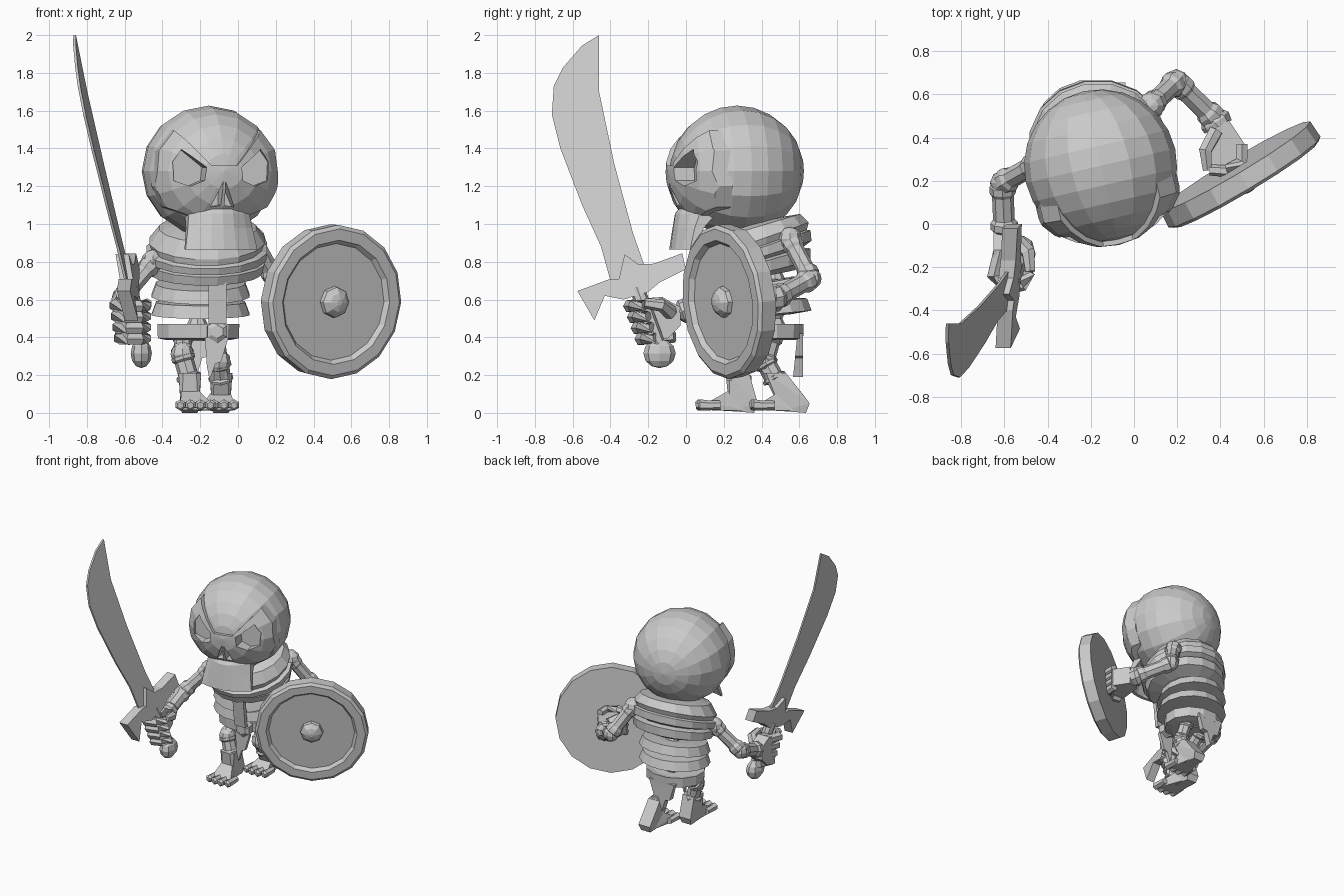
import bpy, bmesh, math
from mathutils import Vector, Matrix

if "Cube" in bpy.data.objects:
    bpy.data.objects.remove(bpy.data.objects["Cube"])

GREY = bpy.data.materials.new("plain_grey")
GREY.diffuse_color = (0.6, 0.6, 0.6, 1)
GREY.use_nodes = True
GREY.node_tree.nodes["Principled BSDF"].inputs["Base Color"].default_value = GREY.diffuse_color


def finish(name, bm, matrix=None):
    bmesh.ops.recalc_face_normals(bm, faces=bm.faces)
    me = bpy.data.meshes.new(name)
    bm.to_mesh(me)
    bm.free()
    me.materials.append(GREY)
    ob = bpy.data.objects.new(name, me)
    bpy.context.collection.objects.link(ob)
    if matrix:
        ob.matrix_world = matrix
    return ob


def skin(bm, rings, cap=True):
    """Bridge equal-length rings of points with quads."""
    rows = [[bm.verts.new(p) for p in r] for r in rings]
    n = len(rows[0])
    for a, b in zip(rows, rows[1:]):
        for i in range(n):
            j = (i + 1) % n
            bm.faces.new((a[i], a[j], b[j], b[i]))
    if cap:
        bm.faces.new(rows[0][::-1])
        bm.faces.new(rows[-1])


def tube(name, stations, sides=8):
    """Stations are (x, y, z, radius)."""
    pts = [Vector(s[:3]) for s in stations]
    rings = []
    for i, p in enumerate(pts):
        d = (pts[min(i + 1, len(pts) - 1)] - pts[max(i - 1, 0)]).normalized()
        ref = Vector((1, 0, 0)) if abs(d.x) < 0.75 else Vector((0, 0, 1))
        u = d.cross(ref).normalized()
        v = d.cross(u)
        rings.append([p + stations[i][3] * (u * math.cos(t) + v * math.sin(t))
                      for t in (2 * math.pi * k / sides for k in range(sides))])
    bm = bmesh.new()
    skin(bm, rings)
    return finish(name, bm)


def bone(name, a, b, r, sides=8):
    """Shaft with swollen collars at both ends."""
    a, b = Vector(a), Vector(b)
    prof = [(0, .85), (.07, 1.15), (.2, 1.15), (.27, .95), (.73, .95), (.8, 1.2), (.93, 1.2), (1, .85)]
    return tube(name, [(*a.lerp(b, t), r * k) for t, k in prof], sides)


def hull(name, pts, matrix=None):
    bm = bmesh.new()
    for p in pts:
        bm.verts.new(p)
    res = bmesh.ops.convex_hull(bm, input=bm.verts)
    bmesh.ops.delete(bm, geom=[v for v in res["geom_interior"] if isinstance(v, bmesh.types.BMVert)], context='VERTS')
    return finish(name, bm, matrix)


def ball(name, c, r, scale=(1, 1, 1), seg=8, rings=6):
    bm = bmesh.new()
    bmesh.ops.create_uvsphere(bm, u_segments=seg, v_segments=rings, radius=r)
    return finish(name, bm, Matrix.Translation(c) @ Matrix.Diagonal((*scale, 1)))


def prism(name, outline, place, matrix=None):
    """Outline swept between place(p, 0) and place(p, 1)."""
    bm = bmesh.new()
    skin(bm, [[place(p, k) for p in outline] for k in (0, 1)])
    return finish(name, bm, matrix)


def boolean(ob, cutter, op):
    m = ob.modifiers.new("cut", 'BOOLEAN')
    m.object, m.operation, m.solver = cutter, op, 'EXACT'
    bpy.context.view_layer.objects.active = ob
    bpy.ops.object.modifier_apply(modifier=m.name)


# Head: round skull, raised face plate, sunken eyes and nose, flared jaw
HEAD = Matrix.Translation((-0.155, 0.27, 1.28)) @ Matrix.Rotation(math.radians(13), 4, 'Z')


def cranium(name, kx, ky):
    bm = bmesh.new()
    bmesh.ops.create_uvsphere(bm, u_segments=16, v_segments=12, radius=1)
    bmesh.ops.rotate(bm, verts=bm.verts, matrix=Matrix.Rotation(math.pi / 2, 3, 'X'))
    bmesh.ops.scale(bm, verts=bm.verts, vec=(0.355 * kx, 0.354 * ky, 0.347 * ky))
    return finish(name, bm, HEAD)


def face_prism(name, outline, v0, v1):
    return prism(name, outline, lambda p, k: (p[0], (v0, v1)[k], p[1] - 1.28), HEAD)


skull, mask = cranium("skull", 1, 1), cranium("face_plate", 1.12, 1.065)
half = [(.07, 1.31), (.235, 1.495), (.315, 1.39), (.335, 1.2), (.28, 1.09), (.15, 1.04)]
region = face_prism("face_region", half + [(-u, z) for u, z in half[::-1]], -0.6, -0.1)
boolean(mask, region, 'INTERSECT')
cutters = [region]
eye = [(.215, 1.395), (.095, 1.30), (.105, 1.23), (.175, 1.20), (.255, 1.23), (.26, 1.33)]
nose = [(.006, 1.225), (.010, 1.10), (.064, 1.09)]
for s in (-1, 1):
    for outline, depth in ((eye, -0.255), (nose, -0.26)):
        c = face_prism("socket_cutter", [(s * u, z) for u, z in outline], -0.6, depth)
        boolean(skull, c, 'DIFFERENCE')
        boolean(mask, c, 'DIFFERENCE')
        cutters.append(c)
for c in cutters:
    bpy.data.objects.remove(c)

# Jaw: curved plate, levels are (height, half width, side depth, front depth, thickness)
bm, steps = bmesh.new(), [-1, -.75, -.35, 0, .35, .75, 1]
skin(bm, [[(w * t, vf + (vs - vf) * t * t, z) for t in steps]
          + [(w * t, vf + (vs - vf) * t * t + d, z) for t in steps[::-1]]
          for z, w, vs, vf, d in ((-.415, .195, -.30, -.36, .025), (-.30, .175, -.27, -.345, .05),
                                  (-.225, .165, -.24, -.335, .09), (-.195, .165, -.22, -.31, .09))])
finish("jaw", bm, HEAD)
tube("neck", [(-.16, .36, .85, .1), (-.16, .34, 1.05, .1)])


# Rib cage: banded shell, leaning forward at the shoulders
def banded(name, rows, sides=16):
    """Rows are (z, centre x, centre y, radius x, radius y, lean)."""
    bm = bmesh.new()
    skin(bm, [[(cx + rx * math.cos(t), cy + ry * math.sin(t), z + lean * ry * math.sin(t))
               for t in (2 * math.pi * (k + .5) / sides for k in range(sides))]
              for z, cx, cy, rx, ry, lean in rows])
    return finish(name, bm)


banded("shoulder_band", [
    (1.00, -.16, .36, .17, .16, .25), (.98, -.16, .36, .26, .25, .3), (.91, -.165, .37, .31, .285, .35),
    (.875, -.165, .37, .295, .275, .35), (.865, -.165, .37, .325, .295, .35),
    (.82, -.165, .38, .32, .29, .32), (.80, -.165, .38, .25, .23, .3)])
banded("upper_rib", [(.82, -.17, .39, .22, .20, .3), (.795, -.165, .39, .31, .275, .28),
                     (.74, -.17, .4, .30, .265, .25), (.72, -.18, .4, .20, .18, .2)])
for z, lean in ((.645, .19), (.545, .09)):
    cx = -.198
    banded("lower_rib", [(z + .05, cx, .42, .15, .14, lean), (z + .042, cx, .42, .24, .225, lean),
                         (z - .025, cx, .425, .265, .245, lean), (z - .035, cx, .42, .15, .14, lean)])
hull("breastbone", [(x, y + d, z) for x in (-.155, -.06) for y, z in ((.18, .70), (.205, .47)) for d in (0, -.03)])
tube("spine", [(-.215, .47, .38 + .03 * i, (.04, .055)[i % 2]) for i in range(14)])

# Belt, buckle and hanging cloths
banded("belt", [(.46, -.21, .43, .18, .155, 0), (.47, -.21, .43, .225, .2, 0),
                (.395, -.21, .43, .222, .197, 0), (.385, -.21, .43, .17, .15, 0)], 12)
tube("buckle", [(-.115, .27, .43, .06), (-.11, .215, .43, .06), (-.11, .2, .43, .035)], 6)
prism("front_cloth", [(-.175, .40), (-.05, .40), (-.09, .27), (-.12, .26), (-.15, .17), (-.165, .25)],
      lambda p, k: (p[0], .215 + .025 * k, p[1]))
prism("back_cloth", [(-.33, .42), (-.11, .42), (-.15, .30), (-.19, .29), (-.22, .19), (-.25, .28), (-.29, .29)],
      lambda p, k: (p[0], .59 + .03 * k - .1 * (.42 - p[1]) * (1 - k), p[1]))


# Legs and feet with toes
def leg(name, hip, knee, ankle, toe_x, toe_y, slant):
    bone(name + "_thigh", hip, knee, .05)
    ball(name + "_knee", knee, .062)
    ax, ay, az = ankle
    bone(name + "_shin", knee, (ax, ay - slant, .17), .055)
    # lower leg block widening into the heel
    hull(name + "_ankle", [(ax + s * w, ay + dy, z) for s in (-1, 1) for w, dy, z in
                           ((.06, -.05 - slant, .21), (.035, -.07 - slant, .21), (.05, .055 - slant, .21),
                            (.04, -.055, .07), (.045, .07, .09), (.05, .10, .05), (.04, .08, .0), (.045, -.05, .01))])
    hull(name + "_foot", [(ax + s * .045, ay - .05, z) for s in (-1, 1) for z in (.01, .12)]
         + [(ax + s * .04, ay + .05, .01) for s in (-1, 1)]
         + [(toe_x + s * .08, toe_y + .07, z) for s in (-1, 1) for z in (.015, .055)])
    for i in range(4):
        x = toe_x - .08 + .053 * i
        y = toe_y + .012 * abs(i - 1.5)
        tube(name + "_toe", [(x, y, .04, .018), (x, y + .012, .042, .03), (x, y + .045, .04, .027),
                             (x, y + .12, .04, .024)], 6)


leg("right", (-.29, .42, .41), (-.295, .29, .31), (-.255, .28, .13), -.225, .045, 0)
leg("left", (-.12, .46, .41), (-.10, .42, .27), (-.09, .555, .13), -.10, .33, .08)


# Arms and hands
def arm(name, shoulder, elbow, wrist):
    ball(name + "_shoulder", shoulder, .065)
    bone(name + "_upper_arm", shoulder, elbow, .05)
    ball(name + "_elbow", elbow, .058)
    bone(name + "_forearm", elbow, wrist, .053)


arm("right", (-.45, .28, .80), (-.61, .19, .61), (-.60, -.04, .53))
arm("left", (.08, .55, .92), (.195, .66, .71), (.38, .48, .61))
hull("right_palm", [(x, y, z) for x in (-.65, -.55) for y, z in
                    ((-.03, .56), (-.03, .46), (-.12, .61), (-.20, .59), (-.20, .42), (-.10, .39))])
for i in range(4):
    z, y, x = .58 - .058 * i, .02 * i, .008 * i
    tube("right_finger", [(x - .62, -.12 + y, z, .034), (x - .65, -.24 + y, z - .01, .035),
                          (x - .60, -.30 + y, z - .015, .035),
                          (-.52, -.28 + y, z - .015, .033), (-.48, -.22 + y, z - .01, .028)], 6)
tube("right_thumb", [(-.55, -.08, .53, .04), (-.49, -.13, .57, .035), (-.48, -.22, .58, .026)], 6)
tube("left_cuff", [(.35, .51, .62, .05), (.375, .48, .61, .075), (.39, .45, .61, .07)])
hull("left_palm", [(x, y, z) for z in (.53, .67) for x, y in ((.35, .45), (.44, .48), (.52, .36), (.45, .26), (.33, .27))])
for i in range(4):
    z = .68 - .052 * i
    tube("left_finger", [(.50, .37, z, .03), (.50, .29, z, .032), (.43, .245, z, .03), (.35, .25, z, .025)], 6)
tube("left_thumb", [(.38, .43, .66, .035), (.33, .34, .69, .033), (.34, .25, .68, .024)], 6)


# Sword: every part lies in one leaning plane
def sword_x(y, z):
    return -.865 + .13 * (y + .46) - .202 * (z - 2)


def slab(name, outline, t):
    return prism(name, outline, lambda p, k: (sword_x(*p) + t * (k - .5), p[0], p[1]))


slab("blade", [(-.46, 2), (-.55, 1.945), (-.65, 1.83), (-.70, 1.73), (-.71, 1.58), (-.665, 1.40), (-.55, 1.1),
               (-.45, .88), (-.40, .70), (-.23, .70), (-.22, .78), (-.28, .95), (-.38, 1.32), (-.46, 1.70)], .014)
slab("sword_guard", [(-.575, .645), (-.40, .71), (-.355, .71), (-.325, .84), (-.25, .785), (-.17, .79), (-.02, .845),
                     (.0, .76), (-.14, .69), (-.20, .64), (-.33, .60), (-.43, .62), (-.485, .49)], .07)
tube("sword_grip", [(sword_x(y, z) + d, y, z, .04) for y, z, d in ((-.26, .66, 0), (-.14, .34, -.02))])
ball("pommel", (-.512, -.14, .315), .078, (.72, 1.1, 1))

# Shield: dished face with raised rim, centre boss and flat back
axis = Vector((.51, -.855, -.09)).normalized()
SHIELD = Matrix.Translation((.494, .225, .59)) @ axis.to_track_quat('Z', 'Y').to_matrix().to_4x4()


def turned(name, profile, sides):
    bm = bmesh.new()
    skin(bm, [[(r * math.cos(t), r * math.sin(t), h) for t in
               (2 * math.pi * k / sides for k in range(sides))] for r, h in profile])
    return finish(name, bm, SHIELD)


turned("shield", [(.405, -.05), (.41, .035), (.39, .05), (.33, .05), (.31, .025)], 16)
turned("shield_boss", [(.085, .02), (.08, .05), (.05, .078), (.015, .088)], 8)
